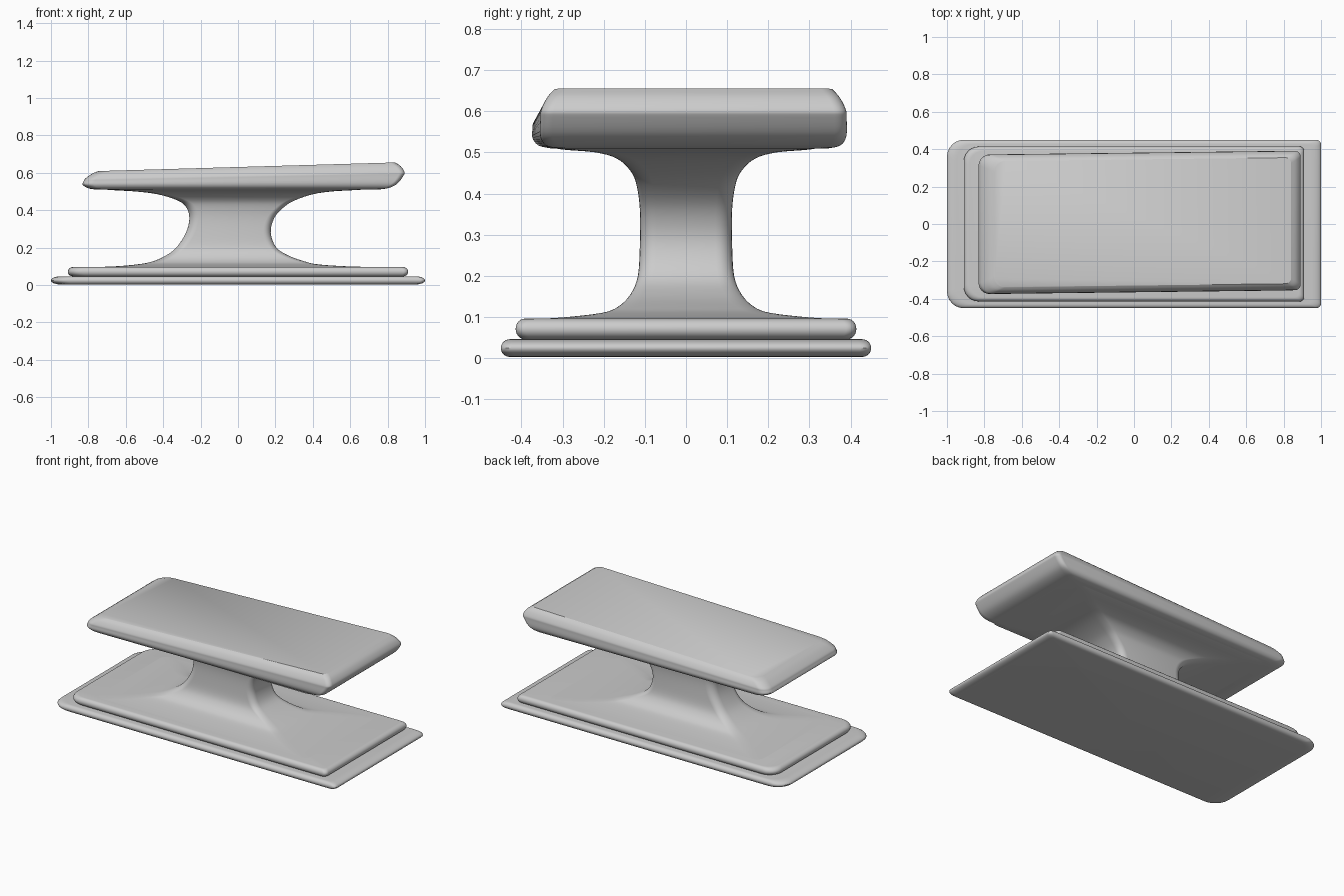
import bpy, bmesh, math

if "Cube" in bpy.data.objects:
    bpy.data.objects.remove(bpy.data.objects["Cube"])


def spline(rows, n):
    """Catmull-Rom resampling of a list of section rows."""
    out = []
    for i in range(len(rows) - 1):
        p0, p1 = rows[max(i - 1, 0)], rows[i]
        p2, p3 = rows[i + 1], rows[min(i + 2, len(rows) - 1)]
        for k in range(n):
            t = k / n
            out.append([0.5 * (2 * b + (c - a) * t + (2 * a - 5 * b + 4 * c - d) * t * t
                               + (3 * b - a - 3 * c + d) * t ** 3)
                        for a, b, c, d in zip(p0, p1, p2, p3)])
    return out + [list(rows[-1])]


def outline(x0, x1, y, rl, rr, n=6):
    """Rounded rectangle with separate left and right corner radii."""
    pts = []
    for cx, cy, r, a in ((x1 - rr, y - rr, rr, 0), (x0 + rl, y - rl, rl, 90),
                         (x0 + rl, rl - y, rl, 180), (x1 - rr, rr - y, rr, 270)):
        for k in range(n + 1):
            t = math.radians(a + 90 * k / n)
            pts.append((cx + r * math.cos(t), cy + r * math.sin(t)))
    return pts


def loft(name, rows, rl, rr, skew=0.0, shift=0.0, angle=35):
    """Skin sections given as (x0, x1, half_y, z_left, z_right)."""
    bm = bmesh.new()
    rings = []
    for x0, x1, y, zl, zr in rows:
        ring = []
        for px, py in outline(x0, x1, y, rl, rr):
            z = zl + (zr - zl) * (px - x0) / (x1 - x0)
            ring.append(bm.verts.new((px, py + shift + skew * px, z)))
        rings.append(ring)
    for a, b in zip(rings, rings[1:]):
        for i in range(len(a)):
            j = (i + 1) % len(a)
            bm.faces.new((a[i], a[j], b[j], b[i]))
    bm.faces.new(rings[0][::-1])
    bm.faces.new(rings[-1])
    bmesh.ops.recalc_face_normals(bm, faces=bm.faces)
    mesh = bpy.data.meshes.new(name)
    bm.to_mesh(mesh)
    bm.free()
    ob = bpy.data.objects.new(name, mesh)
    bpy.context.collection.objects.link(ob)
    bpy.ops.object.select_all(action='DESELECT')
    ob.select_set(True)
    bpy.context.view_layer.objects.active = ob
    bpy.ops.object.shade_smooth_by_angle(angle=math.radians(angle))
    return ob


def plate(name, hx, hy, z0, z1, ex, ey, rl, rr):
    """Flat slab with fully rounded edges."""
    rows = []
    for k in range(13):
        t = math.radians(-90 + 15 * k)
        z = (z0 + z1) / 2 + (z1 - z0) / 2 * math.sin(t)
        x = hx - ex * (1 - math.cos(t))
        rows.append((-x, x, hy - ey * (1 - math.cos(t)), z, z))
    return loft(name, rows, rl, rr)


# Two stacked base plates
plate("base_lower_plate", 1.0, 0.45, 0.003, 0.046, 0.05, 0.022, 0.09, 0.025)
plate("base_upper_plate", 0.91, 0.414, 0.046, 0.096, 0.028, 0.022, 0.08, 0.025)

# Flared neck: (x0, x1, half_y, z)
neck = [(-.85, .85, .39, .094), (-.67, .60, .30, .099), (-.54, .43, .205, .11),
        (-.46, .36, .165, .125), (-.39, .275, .135, .155), (-.33, .205, .117, .20),
        (-.278, .175, .112, .28), (-.26, .195, .112, .36), (-.28, .25, .12, .42),
        (-.33, .31, .135, .455), (-.43, .40, .168, .485), (-.55, .50, .22, .50),
        (-.67, .62, .30, .507), (-.78, .76, .35, .516)]
loft("neck", spline([r + (r[3],) for r in neck], 4), 0.05, 0.04, angle=60)

# Sloping top cap, slightly skewed in plan
cap = [(-.76, .74, .33, .51, .51), (-.80, .80, .358, .517, .517),
       (-.83, .85, .372, .535, .54), (-.825, .885, .372, .555, .585),
       (-.815, .89, .37, .57, .605), (-.78, .87, .355, .595, .635),
       (-.745, .84, .337, .609, .655)]
loft("top_cap", spline(cap, 4), 0.06, 0.03, skew=0.012, shift=0.008, angle=28)
